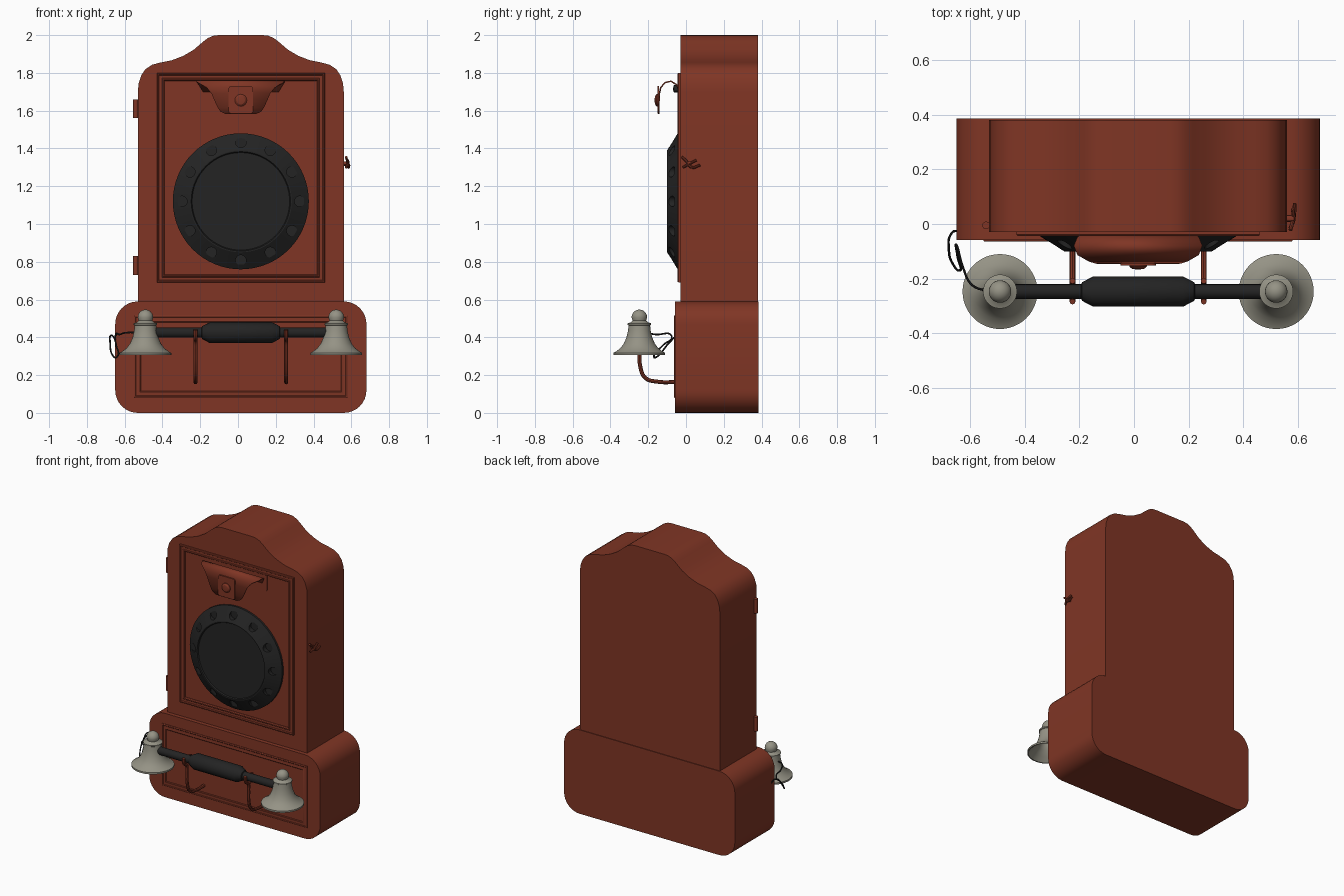
import bpy, bmesh, math
from mathutils import Matrix, Vector

if "Cube" in bpy.data.objects:
    bpy.data.objects.remove(bpy.data.objects["Cube"])

CX = 0.015  # cabinet centre line


def material(name, rgb):
    m = bpy.data.materials.new(name)
    m.use_nodes = True
    m.diffuse_color = (*rgb, 1)
    m.node_tree.nodes["Principled BSDF"].inputs["Base Color"].default_value = (*rgb, 1)
    return m


RED = material("red brown wood", (0.215, 0.036, 0.018))
BLACK = material("black", (0.017, 0.017, 0.017))
GREY = material("warm grey metal", (0.30, 0.29, 0.235))


def smooth(ob):
    bpy.ops.object.select_all(action="DESELECT")
    ob.select_set(True)
    bpy.context.view_layer.objects.active = ob
    bpy.ops.object.shade_smooth_by_angle(angle=math.radians(30))


def finish(name, bm, mat, recalc=True):
    if recalc:
        bmesh.ops.recalc_face_normals(bm, faces=bm.faces)
    me = bpy.data.meshes.new(name)
    bm.to_mesh(me)
    bm.free()
    me.materials.append(mat)
    ob = bpy.data.objects.new(name, me)
    bpy.context.collection.objects.link(ob)
    smooth(ob)
    return ob


def prism(name, outline, y0, y1, mat):
    """Extrude an (x, z) outline from y0 to y1."""
    bm = bmesh.new()
    face = bm.faces.new([bm.verts.new((x, y0, z)) for x, z in outline])
    new = bmesh.ops.extrude_face_region(bm, geom=[face])["geom"]
    bmesh.ops.translate(bm, vec=(0, y1 - y0, 0),
                        verts=[v for v in new if isinstance(v, bmesh.types.BMVert)])
    return finish(name, bm, mat)


def rounded(x0, x1, z0, z1, r, n=8):
    pts = []
    corners = [(x1 - r, z1 - r), (x0 + r, z1 - r), (x0 + r, z0 + r), (x1 - r, z0 + r)]
    for k, (cx, cz) in enumerate(corners):
        for i in range(n + 1):
            a = math.pi / 2 * (k + i / n)
            pts.append((cx + r * math.cos(a), cz + r * math.sin(a)))
    return pts


def lathe(name, profile, loc, mat, axis=None, segs=48):
    """Spin an (r, h) profile; axis 'X' points it forward, 'Y' along +x."""
    bm = bmesh.new()
    vs = [bm.verts.new((r, 0, h)) for r, h in profile]
    edges = [bm.edges.new(p) for p in zip(vs, vs[1:])]
    bmesh.ops.spin(bm, geom=vs + edges, cent=(0, 0, 0), axis=(0, 0, 1),
                   angle=math.tau, steps=segs)
    bmesh.ops.remove_doubles(bm, verts=bm.verts, dist=1e-5)
    rot = Matrix.Rotation(math.pi / 2, 4, axis) if axis else Matrix()
    bm.transform(Matrix.Translation(loc) @ rot)
    return finish(name, bm, mat)


def tube(name, points, r, mat):
    cu = bpy.data.curves.new(name, "CURVE")
    cu.dimensions = "3D"
    cu.bevel_depth, cu.bevel_resolution = r, 2
    cu.resolution_u, cu.use_fill_caps = 6, True
    sp = cu.splines.new("BEZIER")
    sp.bezier_points.add(len(points) - 1)
    for b, p in zip(sp.bezier_points, points):
        b.co = p
        b.handle_left_type = b.handle_right_type = "AUTO"
    cu.materials.append(mat)
    ob = bpy.data.objects.new(name, cu)
    bpy.context.collection.objects.link(ob)
    bpy.ops.object.select_all(action="DESELECT")
    ob.select_set(True)
    bpy.context.view_layer.objects.active = ob
    bpy.ops.object.convert(target="MESH")
    smooth(bpy.context.object)


def moulding(name, x0, x1, z0, z1, profile, y0, mat):
    """Rectangular picture-frame strip; profile is (inset, height)."""
    bm = bmesh.new()
    rings = []
    for d, h in profile:
        c = [(x0 + d, z0 + d), (x1 - d, z0 + d), (x1 - d, z1 - d), (x0 + d, z1 - d)]
        rings.append([bm.verts.new((x, y0 - h, z)) for x, z in c])
    for a, b in zip(rings, rings[1:] + rings[:1]):
        for i in range(4):
            j = (i + 1) % 4
            bm.faces.new((a[i], a[j], b[j], b[i]))
    return finish(name, bm, mat)


# Cabinet with a stepped, curved crown
half = [(0.545, 0.5), (0.545, 1.70), (0.541, 1.745), (0.528, 1.785), (0.505, 1.82),
        (0.47, 1.843), (0.425, 1.855), (0.365, 1.867), (0.305, 1.89), (0.25, 1.922),
        (0.20, 1.965), (0.175, 1.984), (0.145, 1.997), (0.115, 2.0)]
outline = [(CX + x, z) for x, z in half] + [(CX - x, z) for x, z in reversed(half)]
prism("cabinet", outline, -0.03, 0.38, RED)
prism("base_box", rounded(-0.65, 0.68, 0, 0.59, 0.12), -0.058, 0.385, RED)

# Mouldings on the door and the base
strip = [(0, -0.005), (0, 0.009), (0.004, 0.014), (0.009, 0.014), (0.013, 0.008),
         (0.028, 0.008), (0.032, 0.012), (0.037, 0.012), (0.042, 0.005), (0.042, -0.005)]
moulding("door_moulding", -0.43, 0.46, 0.69, 1.80, strip, -0.03, RED)
moulding("base_moulding", -0.55, 0.58, 0.08, 0.515,
         [(d * 0.85, h * 0.45) for d, h in strip], -0.058, RED)

# Round dial with a ring of finger cups
dial = lathe("dial", [(0, 0), (0.36, 0), (0.36, 0.014), (0.27, 0.07), (0.263, 0.07),
                      (0.258, 0.062), (0, 0.062)], (CX, -0.03, 1.12), BLACK, "X", 64)
bm = bmesh.new()
for i in range(12):
    a = math.tau * i / 12
    bmesh.ops.create_cone(bm, cap_ends=True, segments=16, radius1=0.028, radius2=0.028,
                          depth=0.1, matrix=Matrix.Translation(
                              (CX + 0.312 * math.cos(a), -0.11, 1.12 + 0.312 * math.sin(a)))
                          @ Matrix.Rotation(math.pi / 2, 4, "X"))
cutter = finish("cup_cutter", bm, BLACK)
cutter.hide_render = True
mod = dial.modifiers.new("cups", "BOOLEAN")
mod.object, mod.operation, mod.solver = cutter, "DIFFERENCE", "EXACT"
bpy.context.view_layer.objects.active = dial
bpy.ops.object.modifier_apply(modifier=mod.name)
bpy.data.objects.remove(cutter)
smooth(dial)

# Curled scoop above the dial: rows of (y, z, half width)
rows = [(-0.035, 1.70, 0.20), (-0.05, 1.738, 0.222), (-0.08, 1.756, 0.235),
        (-0.112, 1.748, 0.222), (-0.134, 1.722, 0.18), (-0.141, 1.69, 0.155),
        (-0.143, 1.65, 0.138), (-0.143, 1.615, 0.122), (-0.143, 1.595, 0.108),
        (-0.143, 1.582, 0.08)]
bm = bmesh.new()
grid = [[bm.verts.new((CX + s * w, y, z)) for s in (-1, 1)] for y, z, w in rows]
for a, b in zip(grid, grid[1:]):
    bm.faces.new((a[0], a[1], b[1], b[0]))
scoop = finish("scoop", bm, RED)
sol = scoop.modifiers.new("thickness", "SOLIDIFY")
sol.thickness, sol.offset = 0.008, 0
prism("scoop_back_plate", rounded(-0.22, 0.25, 1.64, 1.77, 0.02, 4), -0.036, -0.028, RED)
prism("scoop_front_plate", rounded(-0.05, 0.08, 1.585, 1.73, 0.015, 4), -0.151, -0.143, RED)
lathe("scoop_knob", [(0, 0), (0.032, 0), (0.032, 0.008), (0.022, 0.016), (0, 0.019)],
      (CX, -0.148, 1.655), RED, "X", 24)
for s, side in ((-1, "right"), (1, "left")):
    lathe(side + "_scoop_screw", [(0, 0), (0.02, 0), (0.02, 0.03), (0, 0.036)],
          (CX + s * 0.15, -0.034, 1.715), BLACK, "X", 12)

# Door hinges and side latch
for z, side in ((0.73, "lower"), (1.56, "upper")):
    lathe(side + "_hinge", [(0, 0), (0.014, 0), (0.014, 0.1), (0, 0.1)],
          (-0.541, -0.005, z), RED, segs=16)
lathe("latch_pin", [(0, 0), (0.012, 0), (0.012, 0.03), (0, 0.034)],
      (0.555, 0.02, 1.32), RED, "Y", 12)
tube("latch_handle", [(0.572, -0.022, 1.355), (0.578, 0.0, 1.335), (0.585, 0.03, 1.30),
                      (0.588, 0.075, 1.312)], 0.007, RED)
tube("latch_lever", [(0.572, -0.015, 1.30), (0.584, 0.02, 1.32), (0.58, 0.055, 1.338)],
     0.007, RED)

# Cradle hooks under the handset
HY, HZ = -0.247, 0.425
for x, side in ((-0.225, "right"), (0.255, "left")):
    tube(side + "_hook", [(x, -0.05, 0.163), (x, -0.15, 0.165), (x, -0.215, 0.185),
                          (x, -0.243, 0.25), (x, -0.246, 0.33), (x, -0.25, 0.378),
                          (x, -0.278, 0.40), (x, -0.284, 0.44)], 0.0105, RED)
    tube(side + "_hook_prong", [(x, -0.248, 0.37), (x, -0.215, 0.40), (x, -0.208, 0.44)],
         0.0105, RED)

# Handset: bar with a thick faceted grip, and a bell at each end
bar = [(0, -0.5), (0.027, -0.5), (0.027, -0.208), (0.034, -0.205), (0.055, -0.165)]
lathe("handset_bar", bar + [(r, -h) for r, h in reversed(bar)], (CX, HY, HZ), BLACK, "Y", 16)
bell = [(0, 0.46), (0.04, 0.45), (0.05, 0.40), (0.07, 0.365), (0.10, 0.335), (0.13, 0.306),
        (0.137, 0.306), (0.137, 0.318), (0.125, 0.324), (0.10, 0.343), (0.082, 0.367),
        (0.068, 0.40), (0.06, 0.435), (0.057, 0.463), (0.062, 0.466), (0.062, 0.474),
        (0.045, 0.48), (0.036, 0.488)]
bell += [(0.041 * math.cos(a), 0.506 + 0.041 * math.sin(a))
         for a in (math.pi / 2 * i / 6 for i in range(6))] + [(0, 0.547)]
for x, side in ((-0.49, "right"), (0.52, "left")):
    lathe(side + "_bell", bell, (x, HY, 0), GREY)

# Cord from the base to the handset
tube("cord", [(-0.64, -0.025, 0.37), (-0.668, -0.035, 0.41), (-0.677, -0.09, 0.37),
              (-0.66, -0.15, 0.30), (-0.642, -0.17, 0.295), (-0.645, -0.12, 0.36),
              (-0.65, -0.075, 0.405), (-0.625, -0.16, 0.415), (-0.59, -0.225, 0.425),
              (-0.52, HY, HZ)], 0.0045, BLACK)
